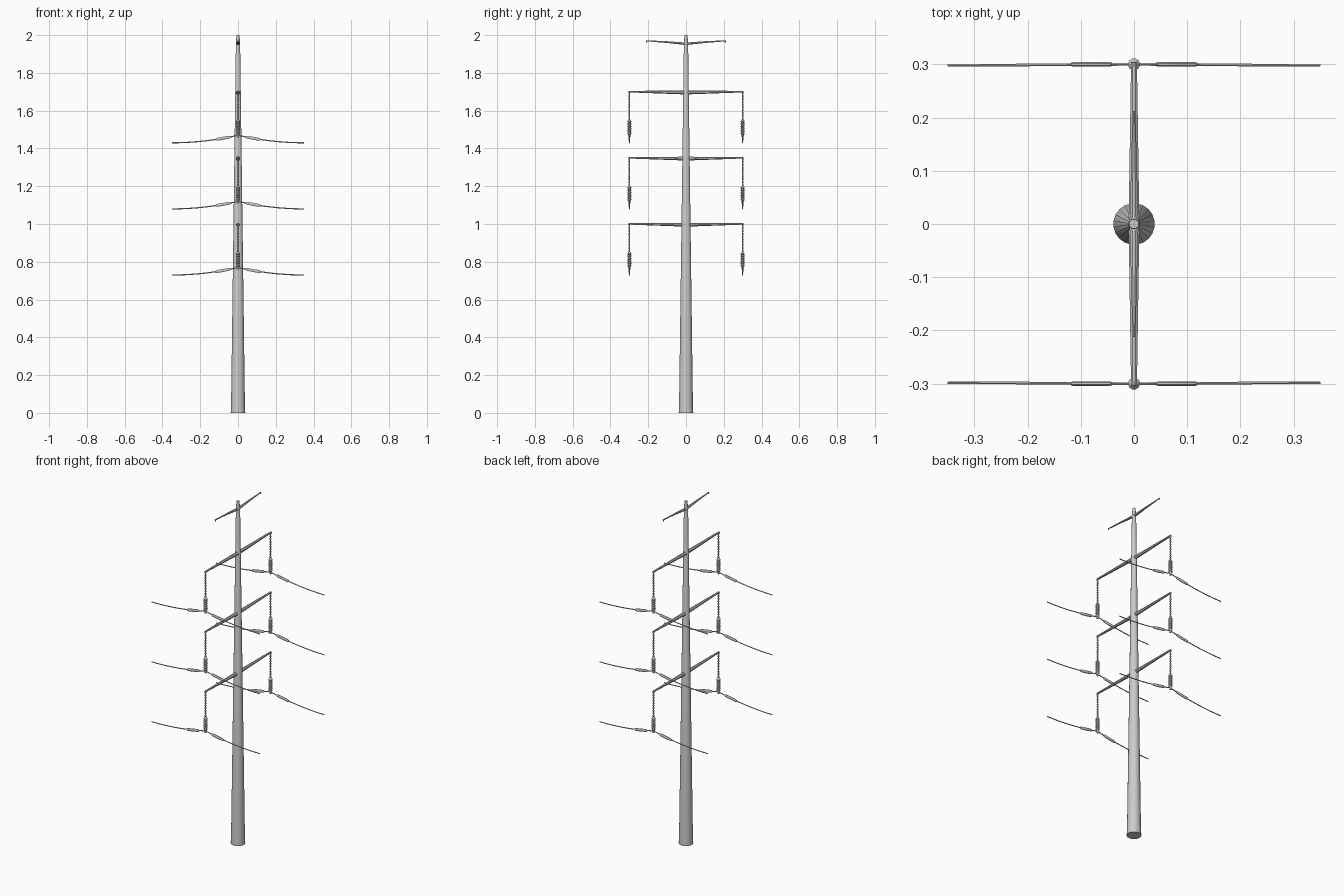
import bpy, bmesh, math
from mathutils import Vector

if "Cube" in bpy.data.objects:
    bpy.data.objects.remove(bpy.data.objects["Cube"])


def finish(bm, name, smooth=True):
    bmesh.ops.recalc_face_normals(bm, faces=bm.faces)
    me = bpy.data.meshes.new(name)
    bm.to_mesh(me)
    bm.free()
    ob = bpy.data.objects.new(name, me)
    bpy.context.collection.objects.link(ob)
    if smooth:
        bpy.ops.object.select_all(action='DESELECT')
        ob.select_set(True)
        bpy.context.view_layer.objects.active = ob
        bpy.ops.object.shade_smooth_by_angle(angle=math.radians(35))
    return ob


def sweep(name, stations, sides):
    """Skin elliptical rings; station = (centre, half width, half height)."""
    bm = bmesh.new()
    pts = [Vector(s[0]) for s in stations]
    rings = []
    for i, (c, w, h) in enumerate(stations):
        d = (pts[min(i + 1, len(pts) - 1)] - pts[max(i - 1, 0)]).normalized()
        ref = Vector((0, 0, 1)) if abs(d.z) < 0.9 else Vector((0, 1, 0))
        side = d.cross(ref).normalized()
        up = side.cross(d)
        rings.append([bm.verts.new(pts[i]
                      + side * w * math.cos(2 * math.pi * (k + 0.5) / sides)
                      + up * h * math.sin(2 * math.pi * (k + 0.5) / sides))
                      for k in range(sides)])
    for a, b in zip(rings, rings[1:]):
        for k in range(sides):
            n = (k + 1) % sides
            bm.faces.new((a[k], a[n], b[n], b[k]))
    bm.faces.new(rings[0])
    bm.faces.new(rings[-1])
    return finish(bm, name)


def lathe(name, profile, sides, x=0, y=0):
    return sweep(name, [((x, y, z), r, r) for r, z in profile], sides)


# Tapered pole with a slim tip
lathe("pole", [(0.039, 0), (0.037, 0.05), (0.0115, 1.945), (0.010, 1.95),
               (0.009, 2.0)], 20)


def wire_z(x):
    """Sag of the cable relative to its clamp."""
    t = min(abs(x) / 0.35, 1)
    return -0.04 * (1 - (1 - t) ** 2)


# Earth wire bracket at the top, upswept on both sides
for s in (-1, 1):
    sweep("top_bracket", [((0, 0, 1.954), 0.009, 0.007),
                          ((0, s * 0.10, 1.963), 0.006, 0.005),
                          ((0, s * 0.212, 1.970), 0.003, 0.003)], 8)
    sweep("top_bracket_hook", [((0, s * 0.209, 1.971), 0.002, 0.002),
                               ((0, s * 0.209, 1.961), 0.002, 0.002)], 6)

for arm in (1.0, 1.35, 1.70):
    for s in (-1, 1):
        y = s * 0.30

        # Tapered cross arm
        sweep("cross_arm", [((0, 0, arm - 0.004), 0.011, 0.011),
                            ((0, s * 0.304, arm + 0.001), 0.006, 0.0045)], 8)

        # Hanging chain of small links
        chain = []
        for i in range(10):
            z = arm - i * 0.015
            chain += [(0.0022, z), (0.0048, z - 0.004),
                      (0.0048, z - 0.010), (0.0022, z - 0.014)]
        lathe("hanger_chain", chain, 6, 0, y)

        # Ribbed insulator body
        ribs = [(0.004, arm - 0.146)]
        for i in range(6):
            z = arm - 0.152 - i * 0.0125
            ribs += [(0.008, z), (0.0112, z - 0.004),
                     (0.0112, z - 0.008), (0.008, z - 0.011)]
        ribs += [(0.006, arm - 0.230), (0.005, arm - 0.241)]
        lathe("insulator", ribs, 12, 0, y)

        # Sagging cable
        z0 = arm - 0.23
        xs = [-0.35 + 0.7 * i / 20 for i in range(21)]
        sweep("cable", [((x, y - 0.002 * (abs(x) / 0.35) * s, z0 + wire_z(x)),
                         0.0028, 0.003) for x in xs], 6)

        # Damper sleeves on the cable
        for d in (-1, 1):
            sweep("cable_sleeve",
                  [((d * x, y, z0 + wire_z(x)), w, h) for x, w, h in
                   ((0.041, 0.003, 0.005), (0.046, 0.0045, 0.008),
                    (0.080, 0.0045, 0.0085), (0.114, 0.0045, 0.008),
                    (0.119, 0.003, 0.005))], 8)
